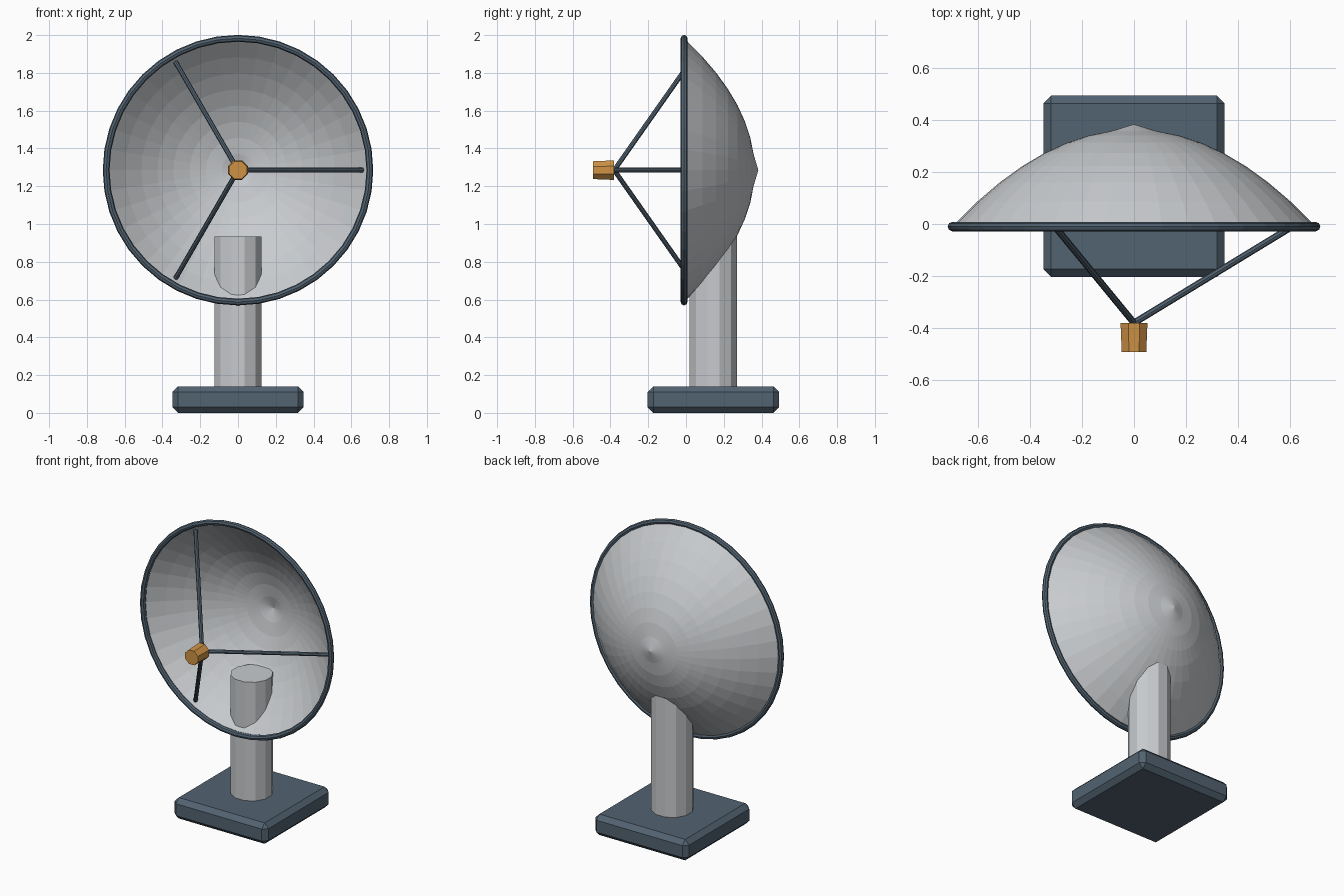
import bpy, bmesh
from math import sin, cos, pi, radians
from mathutils import Vector, Matrix

cube = bpy.data.objects.get("Cube")
if cube:
    bpy.data.objects.remove(cube, do_unlink=True)

DISH_Z = 1.285      # height of the dish axis
POST_Y = 0.145      # post and base sit behind the rim plane
SEGMENTS = 40


def material(name, rgb):
    mat = bpy.data.materials.new(name)
    mat.use_nodes = True
    mat.diffuse_color = (*rgb, 1)
    mat.node_tree.nodes["Principled BSDF"].inputs["Base Color"].default_value = (*rgb, 1)
    return mat


light_grey = material("light grey", (0.58, 0.60, 0.62))
slate = material("slate blue", (0.085, 0.125, 0.165))
orange = material("orange", (0.62, 0.29, 0.06))


def make_object(name, bm, mat):
    bmesh.ops.recalc_face_normals(bm, faces=bm.faces)
    mesh = bpy.data.meshes.new(name)
    bm.to_mesh(mesh)
    bm.free()
    mesh.materials.append(mat)
    obj = bpy.data.objects.new(name, mesh)
    bpy.context.collection.objects.link(obj)
    return obj


def rod(name, start, end, r1, r2, sides, mat, turn=0.0):
    """Straight tapered prism from start to end."""
    start, end = Vector(start), Vector(end)
    axis = end - start
    place = (Matrix.Translation((start + end) / 2)
             @ axis.to_track_quat("Z", "Y").to_matrix().to_4x4()
             @ Matrix.Rotation(turn, 4, "Z"))
    bm = bmesh.new()
    bmesh.ops.create_cone(bm, cap_ends=True, segments=sides, radius1=r1,
                          radius2=r2, depth=axis.length, matrix=place)
    return make_object(name, bm, mat)


def polar(radius, angle, y):
    return Vector((radius * cos(angle), y, DISH_Z + radius * sin(angle)))


# Bevelled base slab
bm = bmesh.new()
bmesh.ops.create_cube(bm, size=1, matrix=Matrix.Translation((0, POST_Y, 0.07))
                      @ Matrix.Diagonal((0.696, 0.696, 0.14, 1)))
bmesh.ops.bevel(bm, geom=bm.edges[:], offset=0.03, segments=1, affect="EDGES")
make_object("base", bm, slate)

# Post
rod("post", (0, POST_Y, 0.13), (0, POST_Y, 0.935), 0.13, 0.13, 12,
    light_grey, radians(15))

# Parabolic dish with a pointed centre
DISH_R, DEPTH, RINGS = 0.685, 0.36, 8
bm = bmesh.new()
profile = [bm.verts.new((0, 0.38, DISH_Z))]
for i in range(1, RINGS + 1):
    t = i / RINGS
    profile.append(bm.verts.new((DISH_R * t, DEPTH * (1 - t * t), DISH_Z)))
edges = [bm.edges.new(pair) for pair in zip(profile, profile[1:])]
bmesh.ops.spin(bm, geom=profile + edges, cent=(0, 0, DISH_Z), axis=(0, 1, 0),
               angle=2 * pi, steps=SEGMENTS, use_duplicate=False)
bmesh.ops.remove_doubles(bm, verts=bm.verts[:], dist=0.0005)
dish = make_object("dish", bm, light_grey)
shell = dish.modifiers.new("thickness", "SOLIDIFY")
shell.thickness = 0.006
shell.offset = 0

# Rim ring
bm = bmesh.new()
rings = []
for i in range(SEGMENTS):
    a = 2 * pi * i / SEGMENTS
    rings.append([bm.verts.new(polar(0.698 + 0.018 * cos(b), a, -0.01 + 0.018 * sin(b)))
                  for b in (2 * pi * j / 8 for j in range(8))])
for i, ring in enumerate(rings):
    following = rings[(i + 1) % SEGMENTS]
    for j in range(8):
        k = (j + 1) % 8
        bm.faces.new((ring[j], ring[k], following[k], following[j]))
make_object("rim", bm, slate)

# Feed horn and its three struts
rod("feed_horn", (0, -0.38, DISH_Z), (0, -0.492, DISH_Z), 0.056, 0.051, 8,
    orange, radians(22.5))
for i in range(3):
    rod(f"strut_{i + 1}", (0, -0.38, DISH_Z), polar(0.66, 2 * pi * i / 3, 0.022),
        0.013, 0.013, 8, slate)
